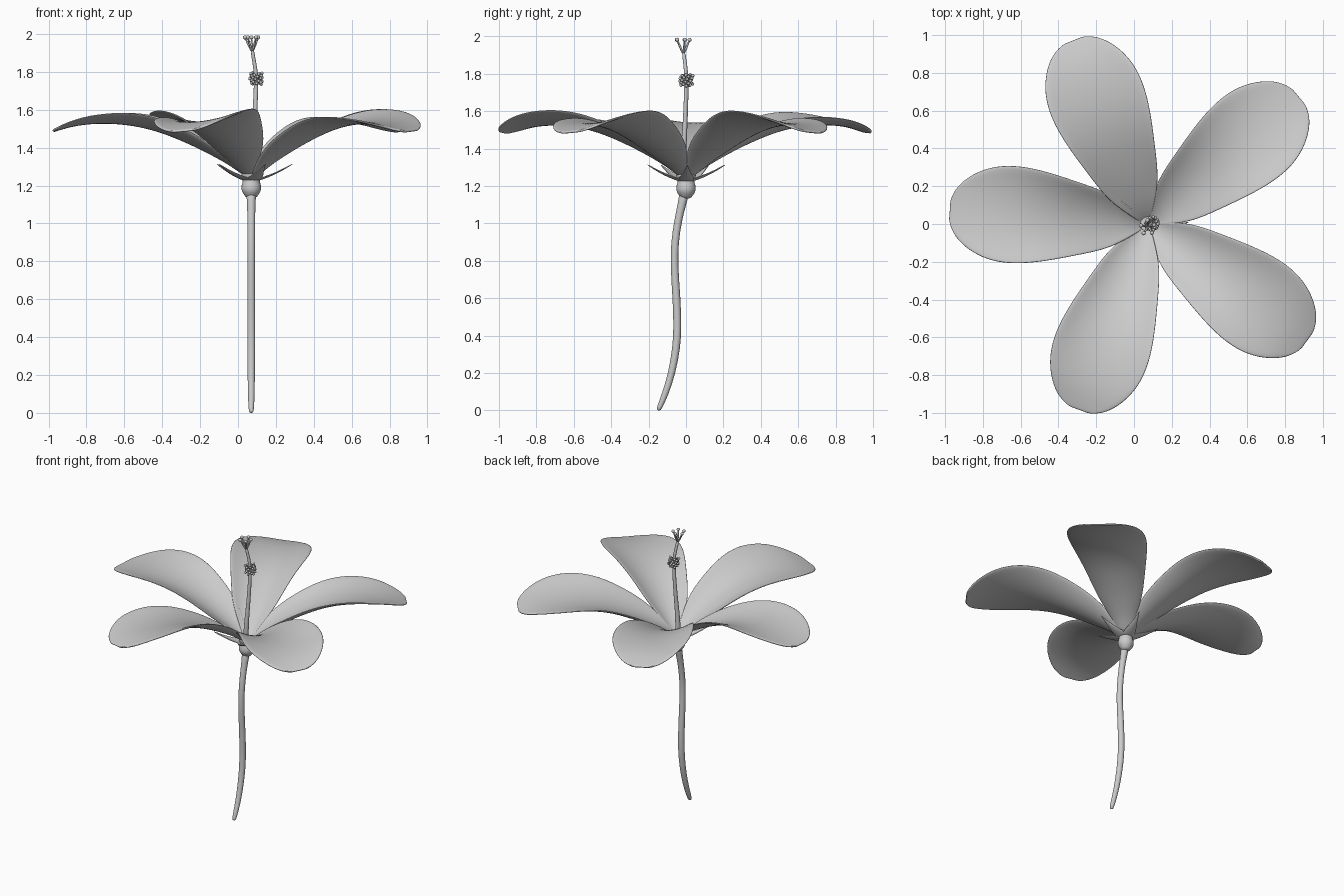
import bpy, bmesh, math, random
from mathutils import Vector, Matrix

if "Cube" in bpy.data.objects:
    bpy.data.objects.remove(bpy.data.objects["Cube"])

random.seed(4)
CX = 0.07  # flower axis


def add_object(name, bm, thickness=0, subsurf=0):
    bmesh.ops.recalc_face_normals(bm, faces=bm.faces)
    mesh = bpy.data.meshes.new(name)
    bm.to_mesh(mesh)
    bm.free()
    mesh.shade_smooth()
    ob = bpy.data.objects.new(name, mesh)
    bpy.context.collection.objects.link(ob)
    if thickness:
        m = ob.modifiers.new("thickness", 'SOLIDIFY')
        m.thickness = thickness
        m.offset = 0
    if subsurf:
        m = ob.modifiers.new("smooth", 'SUBSURF')
        m.levels = m.render_levels = subsurf
    return ob


def tube(name, points, radii, sides=12):
    """Round tube through a few points, capped at both ends."""
    bm = bmesh.new()
    pts = [Vector(p) for p in points]
    rings = []
    for i, p in enumerate(pts):
        d = pts[min(i + 1, len(pts) - 1)] - pts[max(i - 1, 0)]
        d.normalize()
        u = Vector((0, 1, 0)).cross(d).normalized()
        v = d.cross(u)
        rings.append([bm.verts.new(p + radii[i] * (math.cos(a) * u + math.sin(a) * v))
                      for a in (2 * math.pi * k / sides for k in range(sides))])
    for a, b in zip(rings, rings[1:]):
        for k in range(sides):
            j = (k + 1) % sides
            bm.faces.new((a[k], a[j], b[j], b[k]))
    bm.faces.new(rings[0])
    bm.faces.new(rings[-1])
    return add_object(name, bm, subsurf=1)


def blade(name, rows, angle, roll, thickness, cols=8, subsurf=2):
    """Leaf-like sheet: rows of (radius, half width, height, edge lift)."""
    bm = bmesh.new()
    rot = Matrix.Translation((CX, 0, 0)) @ Matrix.Rotation(math.radians(angle), 4, 'Z')
    grid = []
    for r, w, z, lift in rows:
        line = []
        for c in range(cols + 1):
            t = 2 * c / cols - 1
            # ends of the outer rows bend back a little to round the tip
            line.append(bm.verts.new(rot @ Vector((r, t * w, z + lift * t * t + roll * t * w))))
        grid.append(line)
    for a, b in zip(grid, grid[1:]):
        for c in range(cols):
            bm.faces.new((a[c], b[c], b[c + 1], a[c + 1]))
    return add_object(name, bm, thickness, subsurf)


# stem
stem_yz = [(-.148, 0), (-.142, .015), (-.11, .09), (-.075, .2), (-.05, .34), (-.045, .45),
           (-.05, .6), (-.064, .78), (-.06, .9), (-.042, 1.02), (-.02, 1.11), (-.005, 1.18)]
tube("stem", [(CX, y, z) for y, z in stem_yz],
     [.009, .015, .018, .02, .022, .022, .022, .021, .021, .021, .023, .03])

# receptacle and calyx cup
cup = [(.025, 1.13), (.04, 1.155), (.052, 1.17), (.054, 1.2), (.043, 1.222), (.048, 1.245), (.06, 1.262), (.03, 1.265)]
tube("calyx_cup", [(CX, 0, z) for r, z in cup], [r for r, z in cup], 20)

# sepals between the petals
sepal = [(.03, .04, 1.225, .005), (.07, .042, 1.238, .01), (.12, .025, 1.258, .006),
         (.17, .012, 1.285, .003), (.22, .001, 1.315, 0)]
for i in range(5):
    blade(f"sepal_{i + 1}", sepal, 2 + 72 * i, 0, .006, 4, 1)

# petals
petal = [(.02, .03, 1.245, .01), (.10, .085, 1.305, .035), (.18, .135, 1.35, .055),
         (.27, .168, 1.397, .066), (.37, .195, 1.442, .073), (.47, .222, 1.482, .073),
         (.57, .245, 1.51, .068), (.67, .26, 1.527, .058), (.77, .26, 1.533, .045),
         (.86, .24, 1.53, .033), (.94, .2, 1.519, .02), (1.0, .15, 1.503, .01),
         (1.033, .1, 1.493, .004), (1.048, .05, 1.487, 0)]
for i, (angle, roll) in enumerate([(40, -.08), (112, .05), (176, 0), (250, .09), (324, .08)]):
    blade(f"petal_{i + 1}", petal, angle, roll, .013)

# style
tube("style", [(CX, -.01, 1.24), (.076, -.015, 1.36), (.084, -.008, 1.48), (.091, 0, 1.62), (.097, .002, 1.75),
               (.092, 0, 1.82), (.08, -.008, 1.88), (.075, -.014, 1.92)],
     [.02, .017, .014, .013, .012, .011, .01, .01], 10)

# anthers on short filaments
bm = bmesh.new()
for i in range(36):
    a = i * 2.4
    z = 1.735 + .06 * i / 35
    rad = random.uniform(.024, .036)
    pos = Vector((.096 + rad * math.cos(a), .002 + rad * math.sin(a), z))
    bmesh.ops.create_icosphere(bm, subdivisions=2, radius=.0085, matrix=Matrix.Translation(pos))
    d = pos - Vector((.096, .002, z))
    m = Matrix.Translation(pos - d / 2) @ d.to_track_quat('Z', 'Y').to_matrix().to_4x4()
    bmesh.ops.create_cone(bm, segments=6, radius1=.003, radius2=.003, depth=d.length, matrix=m)
add_object("anthers", bm)

# stigma branches with round tips
bm = bmesh.new()
for i in range(5):
    a = math.radians(20 + 72 * i)
    x, y = math.cos(a), math.sin(a)
    tip = (.072 + .037 * x, -.018 + .037 * y, 1.982)
    tube(f"stigma_branch_{i + 1}",
         [(.075, -.014, 1.905), (.074 + .018 * x, -.015 + .018 * y, 1.94), tip], [.007, .006, .005], 8)
    bmesh.ops.create_icosphere(bm, subdivisions=2, radius=.011, matrix=Matrix.Translation(tip))
add_object("stigma_tips", bm)
